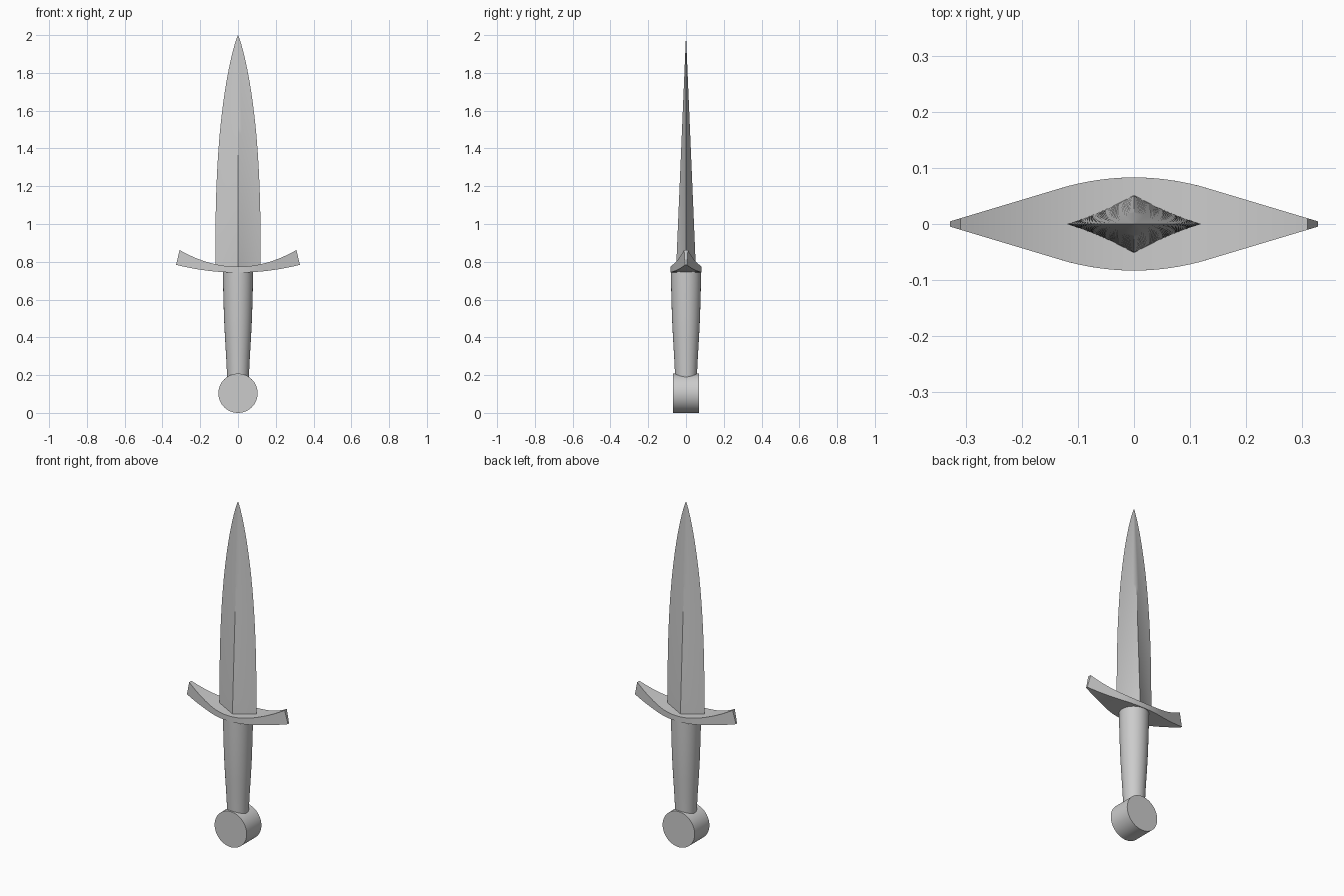
import bpy, bmesh, math
from mathutils import Matrix

if "Cube" in bpy.data.objects:
    bpy.data.objects.remove(bpy.data.objects["Cube"])


def make_object(name, bm):
    bmesh.ops.recalc_face_normals(bm, faces=bm.faces)
    mesh = bpy.data.meshes.new(name)
    bm.to_mesh(mesh)
    bm.free()
    obj = bpy.data.objects.new(name, mesh)
    bpy.context.collection.objects.link(obj)
    bpy.ops.object.select_all(action='DESELECT')
    obj.select_set(True)
    bpy.context.view_layer.objects.active = obj
    bpy.ops.object.shade_smooth_by_angle(angle=math.radians(30))
    return obj


def loft(name, rings, tip=None):
    """Skin a list of closed rings, capping the ends or closing on a tip."""
    bm = bmesh.new()
    loops = [[bm.verts.new(p) for p in ring] for ring in rings]
    n = len(loops[0])
    for a, b in zip(loops, loops[1:]):
        for i in range(n):
            j = (i + 1) % n
            bm.faces.new((a[i], a[j], b[j], b[i]))
    bm.faces.new(loops[0])
    if tip:
        t = bm.verts.new(tip)
        for i in range(n):
            bm.faces.new((loops[-1][i], loops[-1][(i + 1) % n], t))
    else:
        bm.faces.new(loops[-1])
    return make_object(name, bm)


# Blade: hollow-ground diamond section, tapering to a rounded point
def blade_ring(z, sides=5):
    t = max(0, (z - 0.77) / 1.23)
    w = 0.12 * (1 - t ** 2.7) ** 0.85
    h = 0.052 * (1 - t)
    us = [i / sides for i in range(-sides, sides + 1)]
    half = [(u * w, h * (1 - abs(u)) * (1 - 0.3 * abs(u)), z) for u in us]
    return half + [(x, -y, z) for x, y, _ in half[-2:0:-1]]


STEPS = 28
heights = [2 - 1.25 * (1 - i / STEPS) ** 1.4 for i in range(STEPS)]
loft("blade", [blade_ring(z) for z in heights], tip=(0, 0, 2))


# Guard: upward-curving crosspiece, wide in the middle, pointed in plan
def guard_half_depth(x):
    x = abs(x)
    if x < 0.12:
        return 0.083 - 0.016 * (x / 0.12) ** 2
    return 0.067 - 0.063 * (x - 0.12) / 0.21


guard_rings = []
for i in range(-16, 17):
    u = i / 16
    xb, zb = 0.328 * u, 0.743 + 0.041 * u * u
    xt, zt = 0.309 * u, 0.774 + 0.088 * u * u
    db, dt = guard_half_depth(xb), guard_half_depth(xt)
    guard_rings.append([(xb, -db, zb), (xb, db, zb), (xt, dt, zt), (xt, -dt, zt)])
loft("guard", guard_rings)

# Grip: round, narrowing toward the pommel
grip_profile = [(0.15, 0.056), (0.2, 0.058), (0.3, 0.063), (0.4, 0.069),
                (0.5, 0.074), (0.6, 0.077), (0.68, 0.079), (0.76, 0.08)]
loft("grip", [[(r * math.cos(a), r * math.sin(a), z)
               for a in (2 * math.pi * k / 48 for k in range(48))]
              for z, r in grip_profile])

# Pommel: flat-faced disc lying front to back
bm = bmesh.new()
bmesh.ops.create_cone(bm, cap_ends=True, segments=64, radius1=0.104, radius2=0.104, depth=0.136,
                      matrix=Matrix.Translation((0, 0, 0.104)) @ Matrix.Rotation(math.pi / 2, 4, 'X'))
make_object("pommel", bm)
